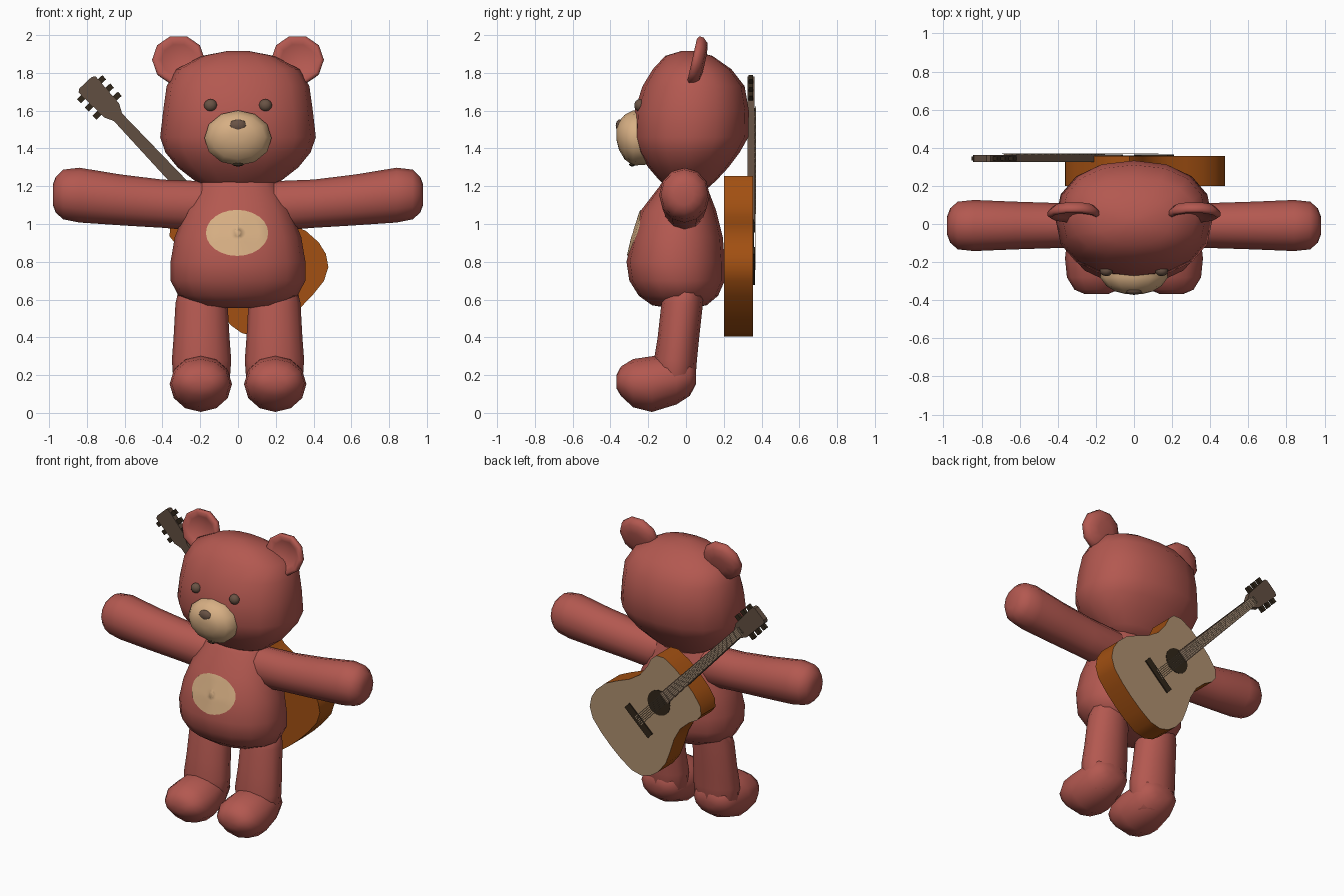
import bpy, bmesh, math
from mathutils import Vector
from mathutils.bvhtree import BVHTree

if "Cube" in bpy.data.objects:
    bpy.data.objects.remove(bpy.data.objects["Cube"])


def material(name, rgb):
    m = bpy.data.materials.new(name)
    m.diffuse_color = (*rgb, 1)
    m.use_nodes = True
    m.node_tree.nodes["Principled BSDF"].inputs["Base Color"].default_value = m.diffuse_color
    return m


RED = material("red fur", (0.45, 0.098, 0.08))
TAN = material("tan fur", (0.68, 0.43, 0.23))
BROWN = material("nose brown", (0.14, 0.085, 0.058))
DARK = material("dark wood", (0.03, 0.019, 0.01))
ORANGE = material("orange wood", (0.36, 0.08, 0.006))
TOPWOOD = material("pale wood", (0.43, 0.28, 0.16))
NECK = material("neck wood", (0.12, 0.077, 0.052))
STRING = material("string metal", (0.4, 0.3, 0.2))


def finish(name, bm, mats, angle=80):
    bmesh.ops.recalc_face_normals(bm, faces=bm.faces)
    me = bpy.data.meshes.new(name)
    bm.to_mesh(me)
    bm.free()
    for m in mats:
        me.materials.append(m)
    me.shade_smooth()
    me.set_sharp_from_angle(angle=math.radians(angle))
    ob = bpy.data.objects.new(name, me)
    bpy.context.collection.objects.link(ob)
    return ob


def power(c, e):
    return math.copysign(abs(c) ** e, c)


def loft(name, rings, mat, n=12, e=1.0):
    """Skin rings given as (centre, half axis, half axis); close both ends."""
    bm = bmesh.new()
    loops = []
    for c, a, b in rings:
        c, a, b = Vector(c), Vector(a), Vector(b)
        loops.append([bm.verts.new(c + a * power(math.cos(t), e) + b * power(math.sin(t), e))
                      for t in (2 * math.pi * i / n for i in range(n))])
    for p, q in zip(loops, loops[1:]):
        for i in range(n):
            j = (i + 1) % n
            bm.faces.new((p[i], p[j], q[j], q[i]))
    for end in (loops[0], loops[-1]):
        mid = bm.verts.new(sum((v.co for v in end), Vector()) / n)
        for i in range(n):
            bm.faces.new((end[i], end[(i + 1) % n], mid))
    return finish(name, bm, [mat])


def upright(rows, x=0.0):
    """Horizontal rings from rows of (z, half width, y front, y back)."""
    return [((x, (f + b) / 2, z), (w, 0, 0), (0, (b - f) / 2, 0)) for z, w, f, b in rows]


def ball(name, centre, r, mat):
    bm = bmesh.new()
    bmesh.ops.create_uvsphere(bm, u_segments=12, v_segments=8, radius=1)
    for v in bm.verts:
        v.co = Vector(centre) + Vector([v.co[i] * r[i] for i in range(3)])
    return finish(name, bm, [mat])


# Head and body
loft("head", upright([
    (1.185, .15, -.08, .11), (1.23, .23, -.14, .16), (1.30, .32, -.2, .225), (1.38, .385, -.255, .285),
    (1.46, .412, -.28, .33), (1.60, .396, -.272, .333), (1.73, .378, -.23, .31),
    (1.82, .325, -.175, .24), (1.89, .19, -.11, .14), (1.917, .05, -.02, .04)]), RED, 16, .88)
body = loft("body", upright([
    (1.27, .17, -.1, .09), (1.2, .21, -.14, .11), (1.07, .28, -.24, .16), (.93, .335, -.285, .195),
    (.80, .357, -.315, .205), (.70, .357, -.30, .205), (.62, .315, -.25, .17),
    (.57, .21, -.18, .11), (.555, .08, -.09, .03)]), RED, 16, .92)

# Limbs and ears, mirrored left and right
for s, side in ((-1, "left"), (1, "right")):
    loft(side + "_arm", [((s * x, -.008, (lo + hi) / 2), (0, ry, 0), (0, 0, (hi - lo) / 2))
                         for x, lo, hi, ry in [
        (.08, 1.0, 1.22, .10), (.22, .965, 1.228, .115), (.4, .98, 1.235, .118), (.62, .993, 1.262, .125),
        (.84, 1.008, 1.298, .134), (.925, 1.025, 1.288, .125), (.965, 1.06, 1.25, .09), (.98, 1.1, 1.21, .05)]], RED)
    loft(side + "_leg", upright([
        (.70, .11, -.1, .1), (.58, .138, -.13, .09), (.4, .148, -.15, .07),
        (.28, .157, -.17, .058), (.18, .15, -.17, .05), (.08, .1, -.13, .0)], s * .193), RED)
    loft(side + "_foot", [((s * .197, y, (lo + hi) / 2), (w, 0, 0), (0, 0, (hi - lo) / 2))
                          for y, lo, hi, w in [
        (.052, .15, .24, .07), (.02, .09, .29, .125), (-.05, .045, .31, .15), (-.18, .005, .30, .165),
        (-.28, .03, .285, .155), (-.345, .09, .245, .115), (-.368, .13, .2, .06)]], RED)
    # Dished ear: back, rim, then the hollow front
    nrm, up, out = Vector((0, -.97, .22)), Vector((0, .22, .97)), Vector((1, 0, 0))
    loft(side + "_ear", [(Vector((s * .315, .062, 1.865)) + nrm * d, out * .14 * k, up * .135 * k)
                         for d, k in [(-.04, .4), (-.03, .8), (-.005, .98), (.02, 1), (.03, .88),
                                      (.015, .65), (.0, .3)]], RED, 10)
    ball(side + "_eye", (s * .145, -.244, 1.628), (.035, .03, .033), BROWN)

# Muzzle, nose and mouth
loft("muzzle", [((0, y, z), (rx, 0, 0), (0, 0, rz)) for y, z, rx, rz in [
    (-.2, 1.455, .165, .14), (-.28, 1.455, .178, .146), (-.325, 1.46, .145, .118),
    (-.355, 1.468, .095, .075), (-.367, 1.475, .045, .035)]], TAN, 12)
ball("nose", (0, -.35, 1.52), (.047, .022, .034), BROWN)
ball("mouth", (0, -.285, 1.315), (.03, .016, .01), DARK)

# Belly patch laid onto the body surface
tree = BVHTree.FromPolygons([v.co for v in body.data.vertices],
                            [tuple(p.vertices) for p in body.data.polygons])
bm = bmesh.new()
N, rows = 24, []
for k in range(1, 8):
    row = []
    for i in range(N):
        t = 2 * math.pi * i / N
        x, z = -.005 + .165 * k / 7 * math.cos(t), .953 + .122 * k / 7 * math.sin(t)
        hit = tree.ray_cast(Vector((x, -2, z)), Vector((0, 1, 0)))[0]
        row.append(bm.verts.new((x, hit.y - .006, z)))
    rows.append(row)
bm.faces.new(rows[0])
for p, q in zip(rows, rows[1:]):
    for i in range(N):
        bm.faces.new((p[i], p[(i + 1) % N], q[(i + 1) % N], q[i]))
bm.normal_update()
if sum(f.normal.y for f in bm.faces) > 0:
    bmesh.ops.reverse_faces(bm, faces=bm.faces)
me = bpy.data.meshes.new("belly_patch")
bm.to_mesh(me)
bm.free()
me.materials.append(TAN)
me.shade_smooth()
bpy.context.collection.objects.link(bpy.data.objects.new("belly_patch", me))

# Guitar space: u runs along the neck, v across it, slung over the back
U, V, O = Vector((-.685, 0, .728)), Vector((.728, 0, .685)), Vector((.16, 0, .72))


def plate(name, shapes, y0, y1, mats):
    """Extrude (u, v) outlines from y0 to y1; the last material goes on the outer face."""
    bm = bmesh.new()
    for outline in shapes:
        a, b = ([bm.verts.new(O + U * u + V * v + Vector((0, y, 0))) for u, v in outline] for y in (y0, y1))
        bm.faces.new(a)
        bm.faces.new(b).material_index = len(mats) - 1
        n = len(a)
        for i in range(n):
            bm.faces.new((a[i], a[(i + 1) % n], b[(i + 1) % n], b[i]))
    return finish(name, bm, mats, 35)


def bar(u0, u1, v0, v1):
    return [(u0, v0), (u1, v0), (u1, v1), (u0, v1)]


def mirrored(half):
    return half + [(u, -v) for u, v in reversed(half) if v > 0]


def disc(u, v, r, n):
    return [(u + r * math.cos(2 * math.pi * i / n), v + r * math.sin(2 * math.pi * i / n)) for i in range(n)]


plate("guitar_body", [mirrored([
    (-.236, 0), (-.232, .1), (-.218, .2), (-.18, .268), (-.12, .306), (-.05, .32), (.04, .312), (.13, .275),
    (.22, .232), (.31, .21), (.4, .218), (.465, .238), (.515, .233), (.555, .19), (.575, .1), (.58, 0)])],
    .2, .356, [ORANGE, TOPWOOD])
plate("sound_hole", [disc(.3, 0, .085, 24)], .353, .359, [DARK])
plate("bridge", [bar(.055, .105, -.12, .12)], .35, .364, [DARK])
plate("guitar_neck", [[(.36, -.04), (1.2, -.029), (1.2, .029), (.36, .04)]], .325, .365, [NECK])
plate("headstock", [mirrored([(1.16, .029), (1.21, .054), (1.4, .062), (1.412, .045)])], .325, .362, [NECK])
plate("tuning_pegs", [bar(u - .015, u + .015, min(s * .05, s * .092), max(s * .05, s * .092))
                      for u in (1.245, 1.305, 1.365) for s in (-1, 1)], .332, .355, [DARK])
# Frets get closer together towards the body
plate("frets", [bar(u - .003, u + .003, -.029, .029)
                for u in (1.2 - 1.1 * (1 - 2 ** (-i / 12)) for i in range(19))], .364, .367, [STRING])
plate("strings", [[(.08, s * .03 - .002), (1.22, s * .022 - .002), (1.22, s * .022 + .002), (.08, s * .03 + .002)]
                  for s in (-1, -.6, -.2, .2, .6, 1)], .367, .37, [STRING])
